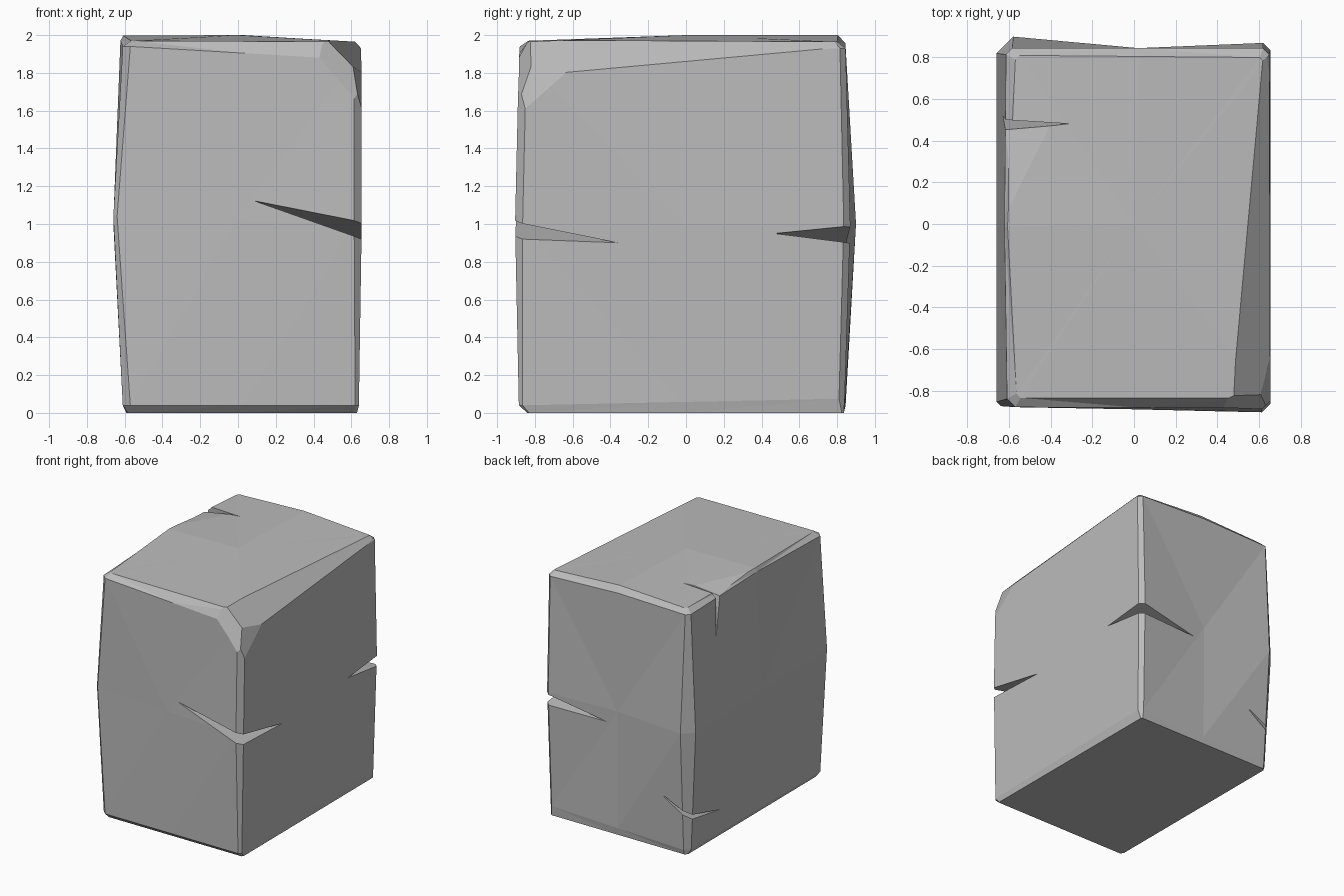
import bpy
import bmesh
from mathutils import Vector
from mathutils.geometry import normal

cube = bpy.data.objects.get("Cube")
if cube:
    bpy.data.objects.remove(cube, do_unlink=True)

stone = bpy.data.materials.new("stone grey")
stone.use_nodes = True
stone.diffuse_color = (0.5, 0.5, 0.5, 1)
stone.node_tree.nodes["Principled BSDF"].inputs["Base Color"].default_value = (0.5, 0.5, 0.5, 1)


def make_object(name, bm):
    mesh = bpy.data.meshes.new(name)
    bm.to_mesh(mesh)
    bm.free()
    obj = bpy.data.objects.new(name, mesh)
    bpy.context.collection.objects.link(obj)
    return obj


def ring(bm, corners, shifts):
    """Four chamfered corners with a shiftable midpoint on every side."""
    pairs = []
    for x, y, z, c in corners:
        a = Vector((x, y - (c if y > 0 else -c), z))
        b = Vector((x - (c if x > 0 else -c), y, z))
        pairs.append((a, b) if x * y > 0 else (b, a))
    points = []
    for i, (a, b) in enumerate(pairs):
        mid = (b + pairs[(i + 1) % 4][0]) / 2 + Vector(shifts.get(SIDES[i], (0, 0, 0)))
        points += [a, b, mid]
    return [bm.verts.new(p) for p in points]


# Block levels from bottom to top; corners: front left, front right, back right, back left
SIDES = ("front", "right", "back", "left")
LEVELS = [
    ([(-.585, -.84, 0, .02), (.63, -.84, 0, .01), (.625, .835, 0, .01), (-.59, .835, 0, .02)], {}),
    ([(-.61, -.88, .04, .04), (.64, -.885, .04, .02), (.64, .84, .075, .03), (-.61, .845, .04, .04)], {}),
    ([(-.66, -.875, 1.04, .02), (.655, -.905, 1, .04), (.655, .87, 1, .035), (-.66, .9, 1, .08)],
     {"back": (0, -.04, 0)}),
    ([(-.61, -.88, 1.94, .04), (.655, -.885, 1.87, .04), (.65, .845, 1.93, .03), (-.615, .845, 1.94, .03)],
     {"left": (-.01, 0, .03), "back": (0, 0, .02)}),
    ([(-.565, -.835, 1.97, .02), (.62, -.835, 1.965, .02), (.625, .8, 1.965, .02), (-.57, .81, 1.975, .02)],
     {"left": (-.04, 0, .025), "back": (0, 0, .03)}),
]

bm = bmesh.new()
rings = [ring(bm, *level) for level in LEVELS]
for low, high in zip(rings, rings[1:]):
    for i in range(len(low)):
        j = (i + 1) % len(low)
        bm.faces.new((low[i], low[j], high[j], high[i]))
bm.faces.new(rings[0][::-1])
peak = bm.verts.new((0, 0, 2))
for i, v in enumerate(rings[-1]):
    bm.faces.new((v, rings[-1][(i + 1) % len(rings[-1])], peak))
bmesh.ops.triangulate(bm, faces=bm.faces[:])

# Long top chamfer and the two broken corner facets
FACETS = [
    ((.48, -.83, 1.965), (.62, .8, 1.965), (.655, -.66, 1.8)),
    ((.44, -.88, 1.88), (.6, -.89, 1.68), (.6, -.8, 1.89)),
    ((.6, -.8, 1.89), (.65, -.66, 1.8), (.655, -.84, 1.62)),
]
for facet in FACETS:
    points = [Vector(p) for p in facet]
    n = normal(points)
    if n.dot(points[0] - Vector((0, 0, 1))) < 0:
        n = -n
    cut = bmesh.ops.bisect_plane(bm, geom=bm.verts[:] + bm.edges[:] + bm.faces[:],
                                 plane_co=points[0], plane_no=n, clear_outer=True)
    edges = [e for e in cut["geom_cut"] if isinstance(e, bmesh.types.BMEdge)]
    bmesh.ops.holes_fill(bm, edges=edges, sides=0)
bmesh.ops.triangulate(bm, faces=bm.faces[:])
bmesh.ops.recalc_face_normals(bm, faces=bm.faces[:])
block = make_object("stone_block", bm)

# Cracks: two tips on neighbouring faces, then the two lips of the mouth
CRACKS = [
    ((.08, -.895, 1.125), (.655, -.36, .9), (.69, -.94, 1.01), (.69, -.94, .91)),
    ((.655, .47, .95), (.1, .86, .89), (.69, .91, 1), (.69, .91, .895)),
    ((-.37, .86, .46), (-.63, .43, .22), (-.67, .91, .33), (-.67, .91, .275)),
    ((-.62, 0, 2), (-.3, .48, 2), (-.7, .46, 1.94), (-.7, .46, 2.1)),
    ((-.3, .48, 2.0), (-.64, .52, 1.62), (-.66, .43, 2.04), (-.66, .5, 2.04)),
]
cutters = []
for points in CRACKS:
    bm = bmesh.new()
    bmesh.ops.convex_hull(bm, input=[bm.verts.new(p) for p in points])
    bmesh.ops.recalc_face_normals(bm, faces=bm.faces[:])
    cutter = make_object("crack_cutter", bm)
    cutter.hide_render = True
    cutters.append(cutter)
    mod = block.modifiers.new("crack", "BOOLEAN")
    mod.operation = "DIFFERENCE"
    mod.solver = "EXACT"
    mod.object = cutter

# Bake the cracks into the block and drop the cutters
bpy.context.view_layer.update()
graph = bpy.context.evaluated_depsgraph_get()
carved = bpy.data.meshes.new_from_object(block.evaluated_get(graph))
block.modifiers.clear()
block.data = carved
for cutter in cutters:
    bpy.data.objects.remove(cutter, do_unlink=True)
carved.materials.clear()
carved.materials.append(stone)
carved.shade_flat()
